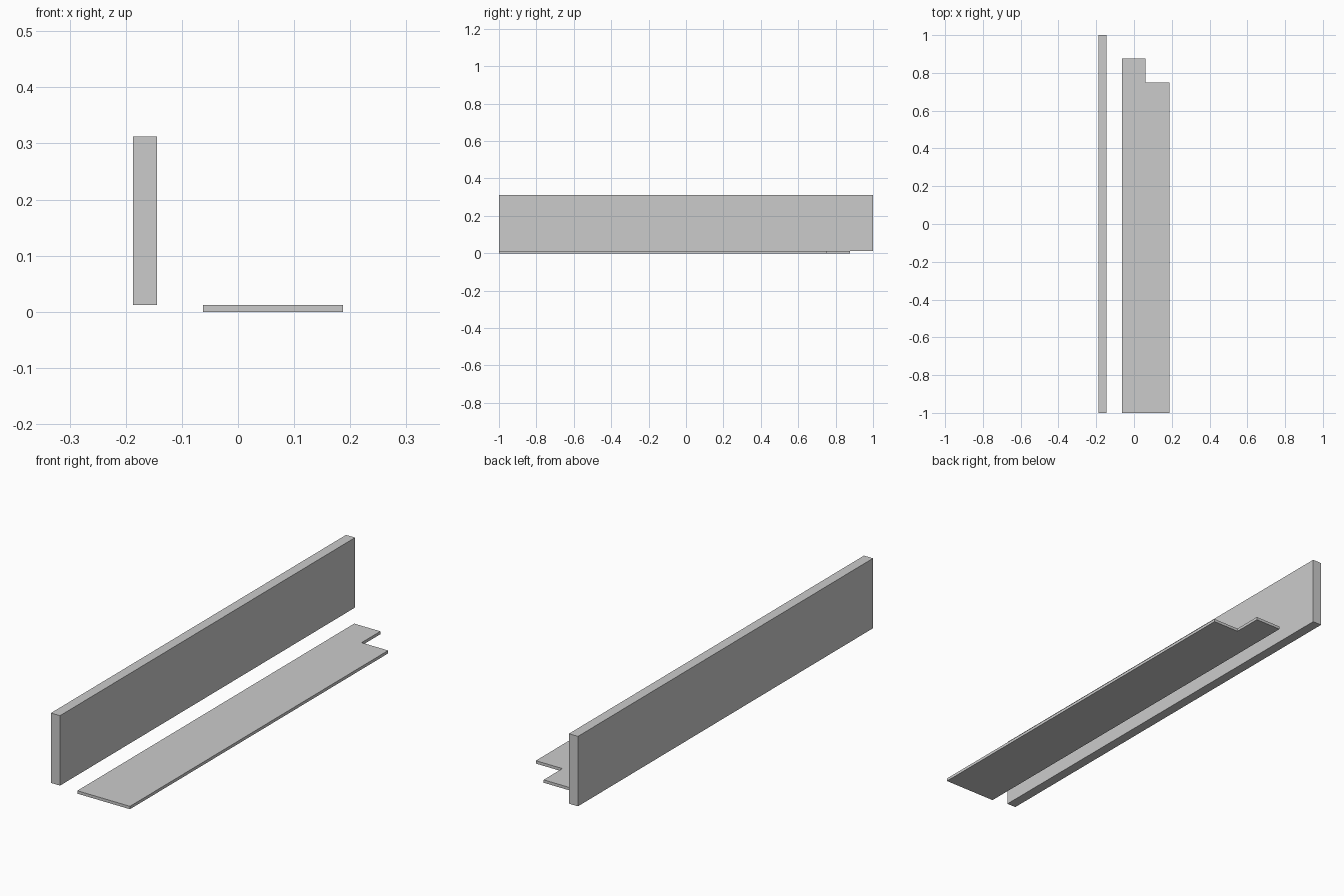
import bpy, bmesh

if "Cube" in bpy.data.objects:
    bpy.data.objects.remove(bpy.data.objects["Cube"])


def extrude_outline(name, outline, z0, z1):
    """Solid made by raising a flat xy outline from z0 to z1."""
    bm = bmesh.new()
    face = bm.faces.new([bm.verts.new((x, y, z0)) for x, y in outline])
    raised = bmesh.ops.extrude_face_region(bm, geom=[face])["geom"]
    top = [v for v in raised if isinstance(v, bmesh.types.BMVert)]
    bmesh.ops.translate(bm, verts=top, vec=(0, 0, z1 - z0))
    bmesh.ops.recalc_face_normals(bm, faces=bm.faces)
    mesh = bpy.data.meshes.new(name)
    bm.to_mesh(mesh)
    bm.free()
    obj = bpy.data.objects.new(name, mesh)
    bpy.context.collection.objects.link(obj)
    return obj


BASE_TOP = 0.0125

# Long upright wall panel
extrude_outline("wall_panel",
                [(-0.1875, -1), (-0.1445, -1), (-0.1445, 1), (-0.1875, 1)],
                BASE_TOP, 0.3125)

# Thin floor strip with a stepped back end
extrude_outline("floor_strip",
                [(-0.0625, -1), (0.1875, -1), (0.1875, 0.75),
                 (0.0615, 0.75), (0.0615, 0.877), (-0.0625, 0.877)],
                0, BASE_TOP)
